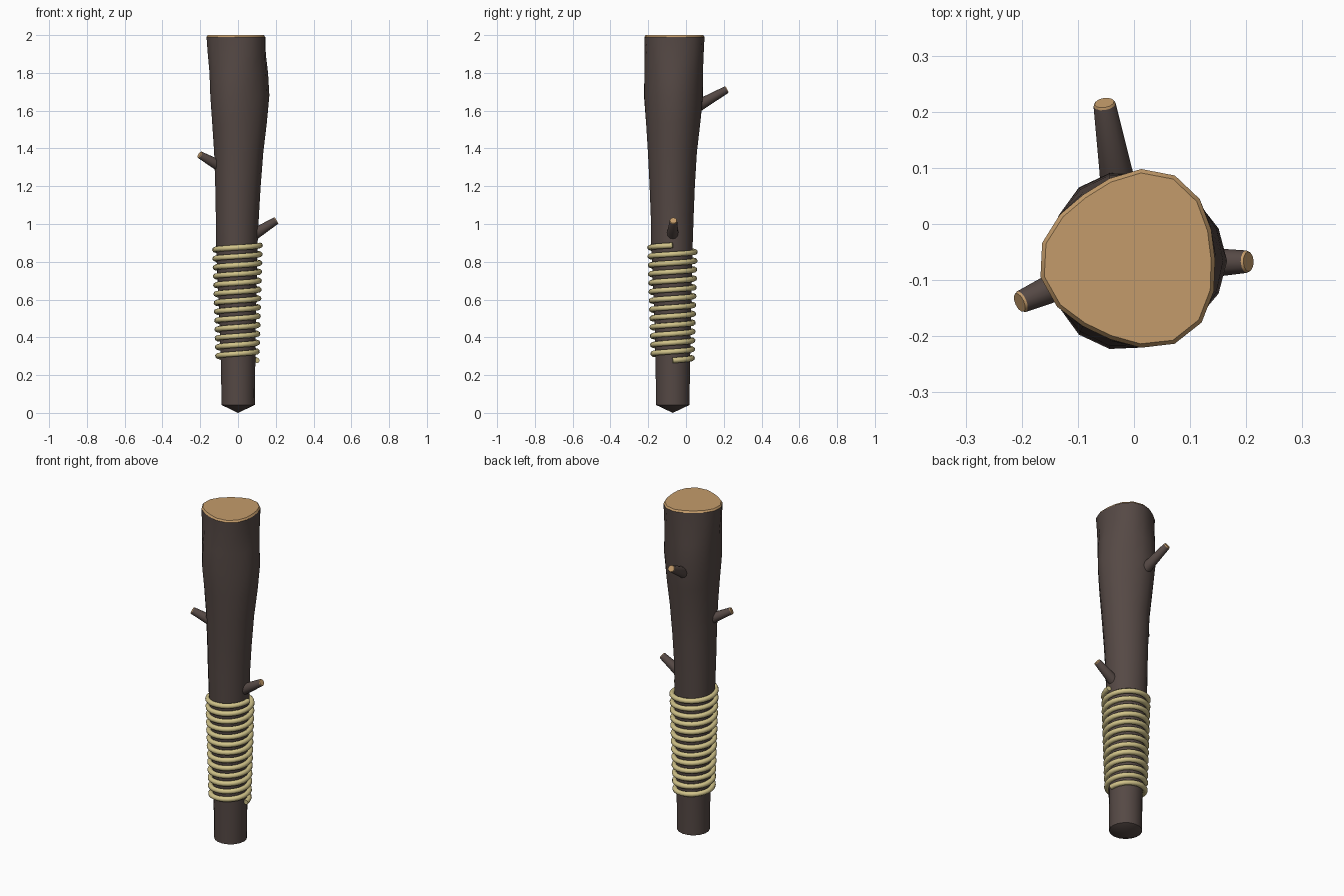
import bpy, bmesh, math
from mathutils import Vector

if "Cube" in bpy.data.objects:
    bpy.data.objects.remove(bpy.data.objects["Cube"])


def material(name, rgb):
    m = bpy.data.materials.new(name)
    m.diffuse_color = (*rgb, 1)
    m.use_nodes = True
    m.node_tree.nodes["Principled BSDF"].inputs["Base Color"].default_value = m.diffuse_color
    return m


BARK = material("dark_bark", (0.091, 0.066, 0.059))
WOOD = material("cut_wood", (0.55, 0.33, 0.145))
ROPE = material("straw_rope", (0.63, 0.54, 0.25))


def loft(name, rings, cut_from, tip=None):
    """Skin a list of point rings; bands from index cut_from on, and the end cap, are cut wood."""
    bm = bmesh.new()
    rows = [[bm.verts.new(p) for p in ring] for ring in rings]
    n = len(rows[0])
    for k, (a, b) in enumerate(zip(rows, rows[1:])):
        for i in range(n):
            j = (i + 1) % n
            f = bm.faces.new((a[i], a[j], b[j], b[i]))
            f.material_index = int(k >= cut_from)
    bm.faces.new(rows[-1]).material_index = 1
    if tip:
        t = bm.verts.new(tip)
        for i in range(n):
            bm.faces.new((rows[0][(i + 1) % n], rows[0][i], t))
    else:
        bm.faces.new(rows[0][::-1])
    bmesh.ops.recalc_face_normals(bm, faces=bm.faces)
    mesh = bpy.data.meshes.new(name)
    bm.to_mesh(mesh)
    bm.free()
    mesh.materials.append(BARK)
    mesh.materials.append(WOOD)
    ob = bpy.data.objects.new(name, mesh)
    bpy.context.collection.objects.link(ob)
    bpy.context.view_layer.objects.active = ob
    ob.select_set(True)
    bpy.ops.object.shade_smooth_by_angle(angle=math.radians(32))
    ob.select_set(False)
    return ob


def lobed_ring(z, cx, cy, r, amp, phase, n=17):
    """Slightly three-lobed trunk section."""
    pts = []
    for i in range(n):
        a = 2 * math.pi * i / n
        q = r + amp * math.cos(3 * (a - math.radians(phase)))
        pts.append((cx + q * math.cos(a), cy + q * math.sin(a), z))
    return pts


# Trunk: z, centre x, centre y, radius, lobe size, lobe direction
SECTIONS = [
    (0.042, 0.0, -0.07, 0.089, 0, 0),
    (0.22, 0.0, -0.07, 0.091, 0, 0),
    (0.45, -0.003, -0.07, 0.096, 0.001, 0),
    (0.70, -0.006, -0.071, 0.104, 0.002, 20),
    (0.90, -0.008, -0.073, 0.111, 0.002, 20),
    (1.05, -0.007, -0.073, 0.115, 0.003, 0),
    (1.20, -0.004, -0.073, 0.121, 0.003, 0),
    (1.38, 0.0, -0.072, 0.131, 0.003, 0),
    (1.53, 0.002, -0.068, 0.145, 0.005, 0),
    (1.68, 0.001, -0.066, 0.157, 0.008, 0),
    (1.80, 0.0, -0.065, 0.156, 0.003, 0),
    (1.90, -0.002, -0.064, 0.155, 0.006, 65),
    (1.99, -0.002, -0.064, 0.157, 0.011, 65),
    (2.00, -0.002, -0.064, 0.150, 0.011, 65),
]
loft("trunk", [lobed_ring(*s) for s in SECTIONS], len(SECTIONS) - 2, tip=(0, -0.07, 0))


# Cut side branches
def branch(name, base, tip, r0, r1):
    base, tip = Vector(base), Vector(tip)
    d = tip - base
    rot = d.to_track_quat('Z', 'Y')
    length = d.length
    rings = []
    for along, r in ((-0.03, r0 * 1.15), (0.02, r0), (length - 0.004, r1), (length, r1 * 0.88)):
        rings.append([base + rot @ Vector((r * math.cos(a), r * math.sin(a), along))
                      for a in (2 * math.pi * i / 12 for i in range(12))])
    loft(name, rings, 2)


branch("back_branch", (-0.03, 0.08, 1.635), (-0.053, 0.216, 1.712), 0.029, 0.020)
branch("right_branch", (0.10, -0.07, 0.955), (0.204, -0.067, 1.019), 0.028, 0.020)
branch("left_branch", (-0.105, -0.096, 1.312), (-0.204, -0.140, 1.367), 0.028, 0.020)

# Rope wound around the handle as a rising helix
TURNS, STEPS = 13, 24
curve = bpy.data.curves.new("rope_wrap", 'CURVE')
curve.dimensions = '3D'
curve.bevel_depth = 0.0148
curve.bevel_resolution = 2
curve.use_fill_caps = True
spline = curve.splines.new('POLY')
spline.points.add(TURNS * STEPS)
for i, p in enumerate(spline.points):
    t = i / (TURNS * STEPS)
    a = 2 * math.pi * i / STEPS
    r = 0.103 + 0.017 * t
    p.co = (-0.003 + r * math.cos(a), -0.071 + r * math.sin(a), 0.278 + 0.609 * t, 1)
spline.use_smooth = True
curve.materials.append(ROPE)
rope = bpy.data.objects.new("rope_wrap", curve)
bpy.context.collection.objects.link(rope)
